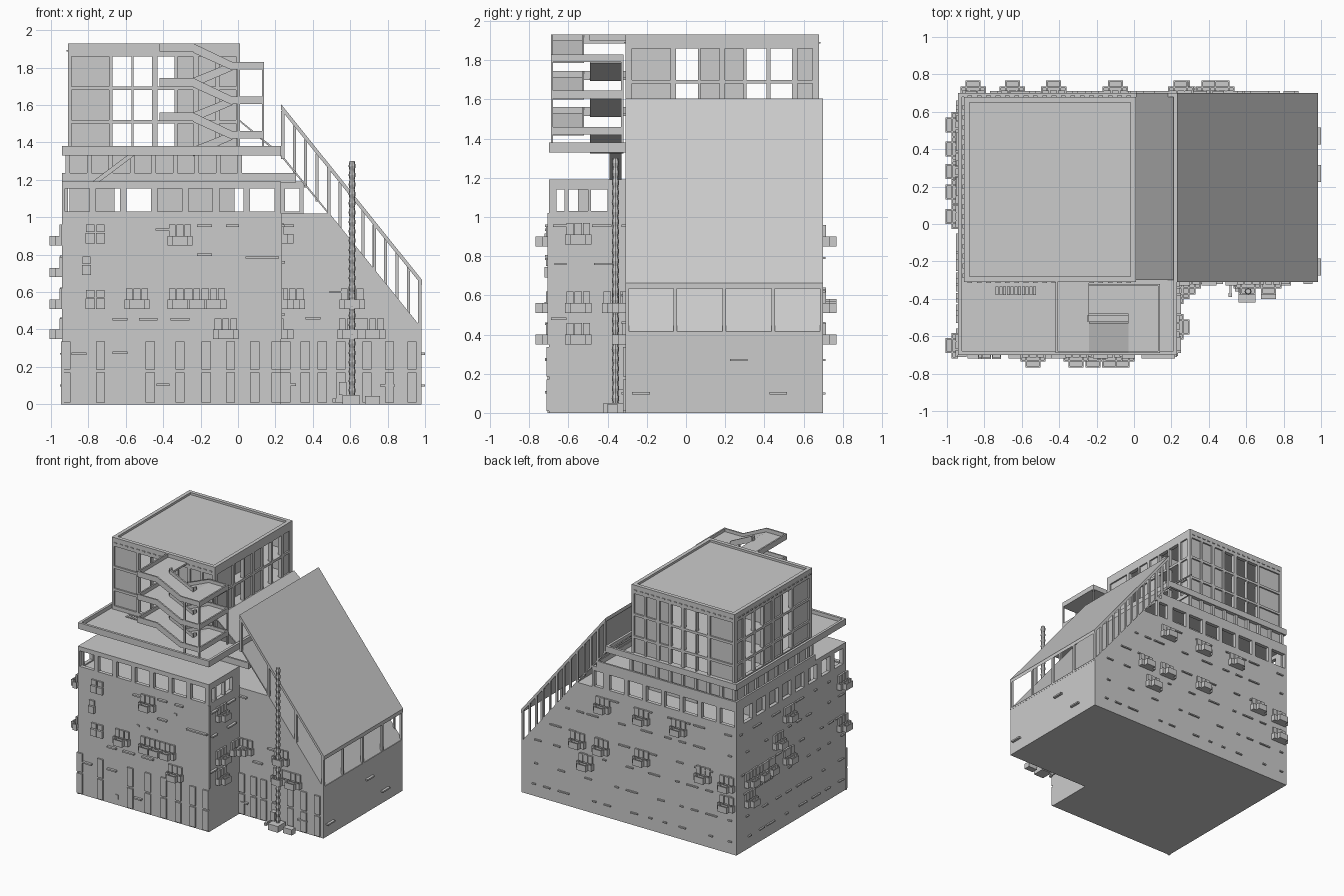
import bpy, bmesh, math, random
random.seed(4)

def mesh(name, bm):
    bmesh.ops.recalc_face_normals(bm, faces=bm.faces[:])
    me = bpy.data.meshes.new(name)
    bm.to_mesh(me); bm.free()
    ob = bpy.data.objects.new(name, me)
    bpy.context.collection.objects.link(ob)
    return ob

def boxes(name, items):
    bm = bmesh.new()
    for x0, x1, y0, y1, z0, z1 in items:
        vs = bmesh.ops.create_cube(bm, size=1)['verts']
        for v in vs:
            v.co = ((x0+x1)/2 + v.co.x*abs(x1-x0), (y0+y1)/2 + v.co.y*abs(y1-y0), (z0+z1)/2 + v.co.z*abs(z1-z0))
    return mesh(name, bm)

def prisms(name, items):
    # each item: xz profile extruded along y
    bm = bmesh.new()
    for pts, y0, y1 in items:
        a = [bm.verts.new((x, y0, z)) for x, z in pts]
        b = [bm.verts.new((x, y1, z)) for x, z in pts]
        bm.faces.new(a); bm.faces.new(b[::-1])
        for i in range(len(pts)):
            j = (i+1) % len(pts)
            bm.faces.new((a[i], a[j], b[j], b[i]))
    return mesh(name, bm)

def on(face, u0, u1, d0, d1, z0, z1):
    # box on a facade: u along it, d outward
    axis, p, s = face
    a, b = sorted((p+s*d0, p+s*d1))
    return (u0, u1, a, b, z0, z1) if axis == 'y' else (a, b, u0, u1, z0, z1)

def rim(x0, x1, y0, y1, z0, z1, t=.015):
    return [(x0, x1, y0, y0+t, z0, z1), (x0, x1, y1-t, y1, z0, z1),
            (x0, x0+t, y0+t, y1-t, z0, z1), (x1-t, x1, y0+t, y1-t, z0, z1)]

def pierced(face, u0, u1, z0, z1, sill, head, wins, t=.03):
    # wall with openings (a, b, is_closed)
    out = [on(face, u0, u1, -t, 0, head, z1)]
    if sill > z0:
        out.append(on(face, u0, u1, -t, 0, z0, sill))
    c = u0
    for a, b, closed in wins:
        out.append(on(face, c, a, -t, 0, sill, head))
        if closed:
            out.append(on(face, a, b, -t, -.012, sill, head))
        c = b
    out.append(on(face, c, u1, -t, 0, sill, head))
    return out

S, N, W = ('y', -.70, -1), ('y', .70, 1), ('x', -.94, -1)
E1, E2, S2 = ('x', .23, 1), ('x', .98, 1), ('y', -.31, -1)
slope = lambda x: 1.02 - 1.245*(x-.49)      # wing solid top
roofz = lambda x: 1.60 - 1.24*(x-.23)       # wing canopy top

# lower masses
boxes('main_block', [(-.94, .23, -.70, .70, 0, 1.02)])
prisms('wing_block', [([(.23, 0), (.98, 0), (.98, .41), (.49, 1.02), (.23, 1.02)], -.31, .70)])

# sloped glazing and canopy
prisms('sloped_glazing', [([(.49, 1.02), (.23, 1.34), (.01, 1.52), (.01, 1.51), (.225, 1.33), (.48, 1.02)], -.30, .70)])
prisms('wing_canopy', [([(.23, 1.605), (.985, roofz(.985)), (.985, roofz(.985)-.03), (.23, 1.575)], -.31, .70)])
posts = []
for x in (.24, .485, .73, .972):
    posts.append((x-.009, x+.009, -.31, -.292, slope(x)-.02, roofz(x)-.02))
for i in range(13):
    x = .24 + i*.061
    posts.append((x-.008, x+.008, .685, .70, slope(x)-.02, roofz(x)-.02))
for y in (-.055, .195, .445):
    posts.append((.963, .981, y-.009, y+.009, .40, .66))
posts += [(.96, .981, -.31, .70, .40, .415)]
boxes('canopy_posts', posts)

# terrace storey with openings
tw = [(-.925+.165*i, -.795+.165*i, False) for i in range(7)]
sw = [(-.66+.165*i, -.55+.165*i, False) for i in range(8)]
t = pierced(S, -.94, .23, 1.02, 1.19, 1.03, 1.155, tw)
t += pierced(N, -.94, .23, 1.02, 1.19, 1.03, 1.155, tw)
t += pierced(W, -.67, .67, 1.02, 1.19, 1.03, 1.155, sw)
t += pierced(E1, -.67, -.31, 1.02, 1.19, 1.03, 1.14, [(-.66, -.62, False), (-.6, -.5, False), (-.485, -.40, False)])
t += pierced(N, .23, .35, 1.02, 1.19, 1.03, 1.155, [(.25, .33, False)])
boxes('terrace_storey', t)
boxes('terrace_core', [(-.45, -.02, -.30, .50, 1.02, 1.19), (-.90, -.66, -.30, .45, 1.02, 1.19)])
boxes('terrace_roof', [(-.94, .23, -.70, -.31, 1.175, 1.19), (-.94, .31, -.31, .70, 1.187, 1.20)]
      + rim(-.94, .31, -.31, .70, 1.187, 1.238))

# recessed storey carrying the deck
boxes('recessed_storey', [(-.90, 0, -.29, .67, 1.20, 1.34)])
cols = [(x-.012, x+.012, y, y+.02, 1.20, 1.34) for x in [-.91+.115*i for i in range(9)] for y in (-.31, .67)]
cols += [(-.92, -.90, y-.012, y+.012, 1.20, 1.34) for y in [-.25+.13*i for i in range(8)]]
boxes('recess_columns', cols)
prisms('deck_stair', [([(-.78, 1.19), (-.74, 1.19), (-.54, 1.34), (-.58, 1.34)], -.39, -.33)])
boxes('deck_stair_treads', [(-.74+.02*i, -.724+.02*i, -.38, -.335, 1.355, 1.36) for i in range(11)])

# upper deck with parapet
boxes('upper_deck', [(-.94, .23, -.70, -.30, 1.33, 1.35), (-.94, 0, -.30, .70, 1.33, 1.35)]
      + rim(-.94, .23, -.70, .70, 1.33, 1.38, .02))

# tower
TS, TN, TW, TE = ('y', -.31, -1), ('y', .68, 1), ('x', -.91, -1), ('x', .01, 1)
fw = [(-.89, -.69, True), (-.67, -.57, False), (-.56, -.46, False), (-.43, -.34, False),
      (-.32, -.24, True), (-.21, -.12, True), (-.10, -.01, True)]
ew = [(-.275, -.08, True), (-.05, .06, False), (.075, .17, True), (.20, .29, True),
      (.31, .41, False), (.43, .54, False), (.57, .645, True)]
tower = []
for sill, head, z0, z1 in ((1.38, 1.50, 1.35, 1.51), (1.52, 1.68, 1.51, 1.69), (1.70, 1.86, 1.69, 1.93)):
    for f in (TS, TN):
        tower += pierced(f, -.91, .01, z0, z1, sill, head, fw)
    for f in (TW, TE):
        tower += pierced(f, -.28, .65, z0, z1, sill, head, ew)
boxes('tower_walls', tower)
boxes('tower_floors', [(-.89, -.01, -.29, .66, z-.008, z+.008) for z in (1.36, 1.51, 1.69, 1.905)])
boxes('tower_core', [(-.30, -.08, .08, .28, 1.36, 1.90), (-.88, -.70, .10, .28, 1.36, 1.90)])
dash = []
for i in range(18):
    dash.append(on(TS, -.89+.05*i, -.865+.05*i, 0, .006, 1.885, 1.893))
    dash.append(on(TN, -.89+.05*i, -.865+.05*i, 0, .006, 1.885, 1.893))
    dash.append(on(TW, -.29+.053*i, -.265+.053*i, 0, .006, 1.885, 1.893))
boxes('tower_vents', dash)

# outside stair
land, flights = [], []
for k in range(3):
    z = 1.93 - .185*k
    land.append((-.42, -.24, -.69, -.31, z-.045, z-.03))
    land += [(-.42, -.24, -.69, -.678, z-.03, z), (-.42, -.408, -.678, -.31, z-.03, z),
             (-.252, -.24, -.52, -.49, z-.03, z)]
    m = z - .10
    land.append((-.03, .14, -.69, -.32, m-.04, m-.025))
    land += [(.128, .14, -.69, -.32, m-.025, m), (-.03, .128, -.69, -.678, m-.025, m),
             (-.03, .128, -.332, -.32, m-.025, m)]
    for xa, za, xb, zb, y0, y1 in ((-.24, z, -.03, m, -.69, -.52), (-.24, z-.185, -.03, m, -.49, -.32)):
        flights.append(([(xa, za-.03), (xb, zb-.025), (xb, zb-.045), (xa, za-.05)], y0, y1))
        for y in (y0, y1-.012):
            flights.append(([(xa, za), (xb, zb), (xb, zb-.045), (xa, za-.05)], y, y+.012))
boxes('stair_landings', land)
prisms('stair_flights', flights)
boxes('stair_posts', [(x-.012, x, y, y+.012, 1.35, 1.80) for x in (.14, .01) for y in (-.69, -.332)])

# balconies: side trays, deeper middle tray, three door panels
bal = []
def balcony(f, u, z, n=1):
    for w, d in ((.064, .035), (.036, .068)):
        bal.append(on(f, u-w, u+w, 0, d, z, z+.012))
        bal.append(on(f, u-w, u+w, d-.008, d, z+.012, z+.05))
        for s in (-1, 1):
            bal.append(on(f, u+s*w-.004, u+s*w+.004, 0, d, z, z+.05))
    for o in (-.042, 0, .042):
        bal.append(on(f, u+o-.018, u+o+.018, 0, .014, z+.05, z+.11))
for f, spots in ((S, [(-.54, .51), (-.31, .51), (-.22, .51), (-.13, .51), (-.31, .85), (-.065, .35)]),
                 (S2, [(.29, .51), (.61, .51), (.60, .35), (.72, .35)]),
                 (E1, [(-.55, .86), (-.55, .51), (-.55, .35), (-.36, .51)]),
                 (N, [(-.86, .35), (-.86, .51), (-.65, .53), (-.43, .85), (-.10, .52), (-.10, .85), (.25, .85), (.26, .51), (.40, .35), (.47, .51)]),
                 (W, [(.53, .35), (.53, .51), (.40, .51), (.28, .51), (.17, .68), (.04, .51), (.04, .85), (-.65, .85), (-.65, .51)])):
    for u, z in spots:
        balcony(f, u, z)
boxes('balconies', bal)

# window surrounds
win = []
for u, z in ((-.79, .86), (-.735, .86), (-.81, .69), (-.79, .51), (-.735, .51)):
    win += [on(S, u-.022, u+.022, 0, .014, z+.06, z+.10), on(S, u-.025, u+.025, 0, .022, z, z+.055)]
for u in (-.92, -.735, -.47, -.31, -.17, -.04, .09, .205):
    win += [on(S, u-.025, u+.025, 0, .012, a, b) for a, b in ((.01, .17), (.185, .335))]
for u in (.255, .36, .45, .55, .69, .81, .93):
    win += [on(S2, u-.025, u+.025, 0, .012, a, b) for a, b in ((.01, .17), (.185, .335))]
boxes('window_surrounds', win)

# awnings and ledges
led = []
for f, rows in ((S, [(-.40, .935, .04), (-.18, .955, .04), (-.03, .955, .035), (-.18, .80, .04), (.13, .785, .09),
                     (-.63, .455, .04), (-.48, .455, .05), (-.31, .455, .05), (-.85, .27, .04), (-.63, .275, .04), (-.40, .105, .035)]),
                (S2, [(.27, .955, .03), (.40, .46, .04), (.52, .60, .03), (.80, .10, .04), (.28, .105, .03)]),
                (E1, [(-.64, .955, .04), (-.43, .955, .05), (-.65, .48, .04), (-.42, .76, .05), (-.64, .76, .03)]),
                (E2, [(.27, .27, .045), (-.23, .10, .045), (.47, .10, .045)])):
    led += [on(f, u-h, u+h, 0, .02, z-.006, z+.006) for u, z, h in rows]
for f, a, b in ((N, -.9, .9), (W, -.66, .66)):
    for z in (.10, .27, .46, .62, .79, .955):
        u = a
        while u < b:
            if f is W or u < .45 or z < slope(u+.1):
                led.append(on(f, u, u+random.choice((.03, .06, .1)), 0, .012, z-.005, z+.005))
            u += random.choice((.13, .17, .24))
boxes('awnings', led)

# joints and small vents on facade
boxes('pilasters', [(.225, .236, -.706, -.69, .35, 1.02), (-.946, -.93, -.706, -.69, 0, .335)])
boxes('facade_vents', [on(S, u-.012, u+.012, 0, .008, z, z+h) for u, z, h in
      ((-.59, .05, .035), (.10, .06, .03), (-.40, .685, .015), (-.31, .685, .015), (-.24, .685, .015), (-.065, .865, .015))])

# ribbed chimney pole
bm = bmesh.new()
n, rings = 8, []
for i in range(51):
    r = .019 if i % 2 else .014
    rings.append([bm.verts.new((.61+r*math.cos(k*math.tau/n), -.36+r*math.sin(k*math.tau/n), .05+i*.025)) for k in range(n)])
for a, b in zip(rings, rings[1:]):
    for k in range(n):
        bm.faces.new((a[k], a[(k+1) % n], b[(k+1) % n], b[k]))
bm.faces.new(rings[0][::-1]); bm.faces.new(rings[-1])
mesh('ribbed_pole', bm)
boxes('pole_base', [(.56, .65, -.42, -.32, 0, .05), (.54, .58, -.36, -.31, .05, .12), (.68, .76, -.40, -.35, 0, .045), (.505, .525, -.39, -.37, .01, .03), (.51, .52, -.385, -.31, .015, .025)])
# corner trim giving the full width
boxes('east_trim', [(.98, 1.0, -.26, -.20, .095, .105), (.98, 1.0, .24, .30, .265, .275)])
